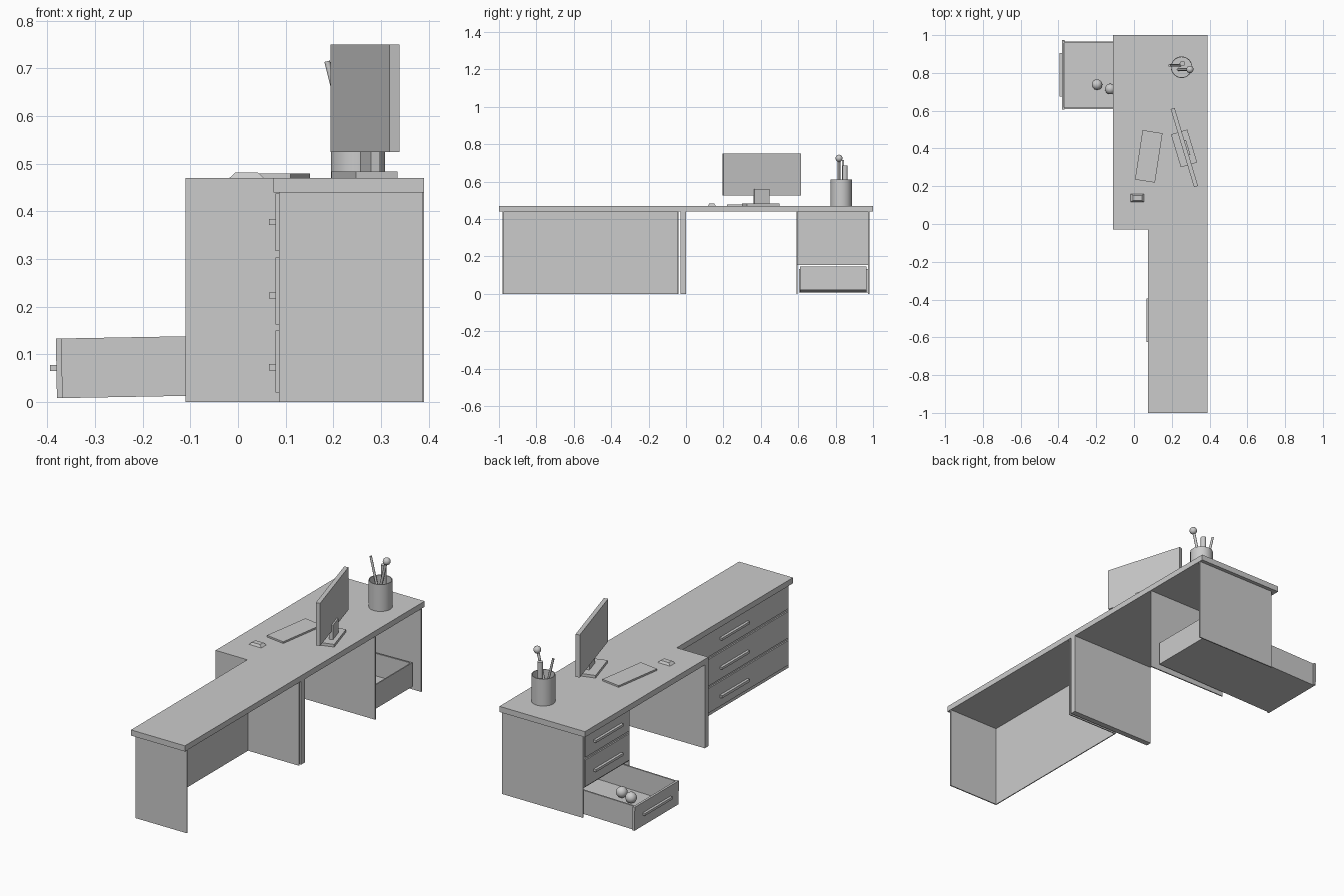
import bpy, bmesh, math
from mathutils import Matrix, Vector

if "Cube" in bpy.data.objects:
    bpy.data.objects.remove(bpy.data.objects["Cube"])


def finish(name, bm):
    bmesh.ops.recalc_face_normals(bm, faces=bm.faces)
    me = bpy.data.meshes.new(name)
    bm.to_mesh(me)
    bm.free()
    ob = bpy.data.objects.new(name, me)
    bpy.context.collection.objects.link(ob)
    return ob


def box(name, x, y, z, turn=0.0, taper=1.0):
    """Box from ranges; turn rotates it about its own vertical axis."""
    lo, hi = Vector((x[0], y[0], z[0])), Vector((x[1], y[1], z[1]))
    bm = bmesh.new()
    bmesh.ops.create_cube(bm, size=1)
    for v in bm.verts:
        if v.co.z > 0:
            v.co.x *= taper
            v.co.y *= taper
    d = hi - lo
    bmesh.ops.scale(bm, vec=d, verts=bm.verts)
    ob = finish(name, bm)
    ob.matrix_world = Matrix.Translation((lo + hi) / 2) @ Matrix.Rotation(turn, 4, 'Z')
    return ob


def slab(name, cx, cy, sx, sy, z, turn=0.0, taper=1.0):
    return box(name, (cx - sx / 2, cx + sx / 2), (cy - sy / 2, cy + sy / 2), z, turn, taper)


def rod(name, a, b, r, sides=12):
    a, b = Vector(a), Vector(b)
    bm = bmesh.new()
    bmesh.ops.create_cone(bm, cap_ends=True, segments=sides, radius1=r, radius2=r, depth=(b - a).length)
    ob = finish(name, bm)
    ob.matrix_world = Matrix.Translation((a + b) / 2) @ (b - a).to_track_quat('Z', 'Y').to_matrix().to_4x4()
    smooth(ob)
    return ob


def ball(name, c, r):
    bm = bmesh.new()
    bmesh.ops.create_uvsphere(bm, u_segments=20, v_segments=12, radius=r)
    ob = finish(name, bm)
    ob.location = c
    smooth(ob)
    bpy.context.view_layer.update()
    return ob


def smooth(ob):
    bpy.ops.object.select_all(action='DESELECT')
    ob.select_set(True)
    bpy.context.view_layer.objects.active = ob
    bpy.ops.object.shade_smooth_by_angle(angle=math.radians(40))


# L-shaped desk top
bm = bmesh.new()
pts = [(-.11, 1), (-.11, -.03), (.075, -.03), (.075, -1), (.39, -1), (.39, 1)]
f = bm.faces.new([bm.verts.new((x, y, .44)) for x, y in pts])
ext = bmesh.ops.extrude_face_region(bm, geom=[f])
bmesh.ops.translate(bm, vec=(0, 0, .03), verts=[v for v in ext['geom'] if isinstance(v, bmesh.types.BMVert)])
finish("desk_top", bm)

# Supporting leg panel
box("leg_panel", (-.11, .39), (-.03, 0), (0, .44))

ROWS = [(.02, .15), (.163, .303), (.317, .437)]
HANDLES = [(.066, .08), (.217, .23), (.371, .384)]


def cabinet(name, xf, y0, y1, count_from):
    """Open-backed shell with thin sides, a face panel and drawer fronts."""
    t = .006
    box(name + "_side_a", (xf + .007, .388), (y0, y0 + t), (0, .44))
    box(name + "_side_b", (xf + .007, .388), (y1 - t, y1), (0, .44))
    base = 0 if count_from == 0 else .155
    box(name + "_face", (xf + .007, xf + .012), (y0 + t, y1 - t), (base, .44))
    mid = (y0 + y1) / 2
    for i in range(count_from, 3):
        box(f"{name}_drawer_front_{i}", (xf, xf + .008), (y0 + .012, y1 - .012), ROWS[i])
        box(f"{name}_handle_{i}", (xf - .014, xf), (mid - .115, mid + .115), HANDLES[i])


cabinet("long_cabinet", .079, -.98, -.04, 0)
cabinet("pedestal", -.091, .59, .98, 1)

# Open, slightly sagging bottom drawer with its contents
drawer = [
    box("drawer_floor", (-.38, .345), (.61, .965), (.008, .014)),
    box("drawer_front", (-.38, -.368), (.605, .973), (.008, .133)),
    box("drawer_back", (.339, .345), (.61, .965), (.008, .133)),
    box("drawer_side_a", (-.368, .345), (.61, .618), (.008, .133)),
    box("drawer_side_b", (-.368, .345), (.957, .965), (.008, .133)),
    box("drawer_handle", (-.393, -.38), (.675, .905), (.065, .078)),
    slab("paper", -.165, .87, .2, .145, (.014, .018), -.13),
    ball("ball_a", (-.195, .738, .042), .028),
    ball("ball_b", (-.125, .715, .042), .028),
]
pivot = Matrix.Translation((-.38, 0, .008))
sag = pivot @ Matrix.Rotation(-.018, 4, 'Y') @ pivot.inverted()
for ob in drawer:
    ob.matrix_world = sag @ ob.matrix_basis

# Monitor on its stand
TURN = .291
slab("monitor_base", .265, .4, .09, .182, (.47, .484), TURN)
slab("monitor_neck", .277, .403, .02, .083, (.484, .56), TURN)
slab("monitor_screen", .2665, .405, .022, .432, (.525, .75), TURN)

# Keyboard and mouse
slab("keyboard", .078, .358, .107, .265, (.47, .479), -.153)
slab("mouse", .018, .138, .072, .042, (.47, .482), 0, .65)

# Pencil cup: open hollow cylinder
prof = [(0, .47), (.057, .47), (.057, .612), (.053, .612), (.053, .478), (0, .478)]
bm = bmesh.new()
vs = [bm.verts.new((r, 0, z)) for r, z in prof]
es = [bm.edges.new(p) for p in zip(vs, vs[1:])]
bmesh.ops.spin(bm, geom=vs + es, cent=(0, 0, 0), axis=(0, 0, 1), angle=math.tau, steps=32)
bmesh.ops.remove_doubles(bm, verts=bm.verts, dist=1e-5)
cup = finish("pencil_cup", bm)
cup.location = (.252, .83, 0)
smooth(cup)

# Cup contents
rod("pencil", (.245, .84, .482), (.187, .84, .715), .006)
rod("marker", (.256, .85, .479), (.256, .85, .685), .014, 16)
rod("brush_handle", (.235, .818, .482), (.292, .818, .715), .007)
ball("brush_head", (.296, .818, .725), .019)
